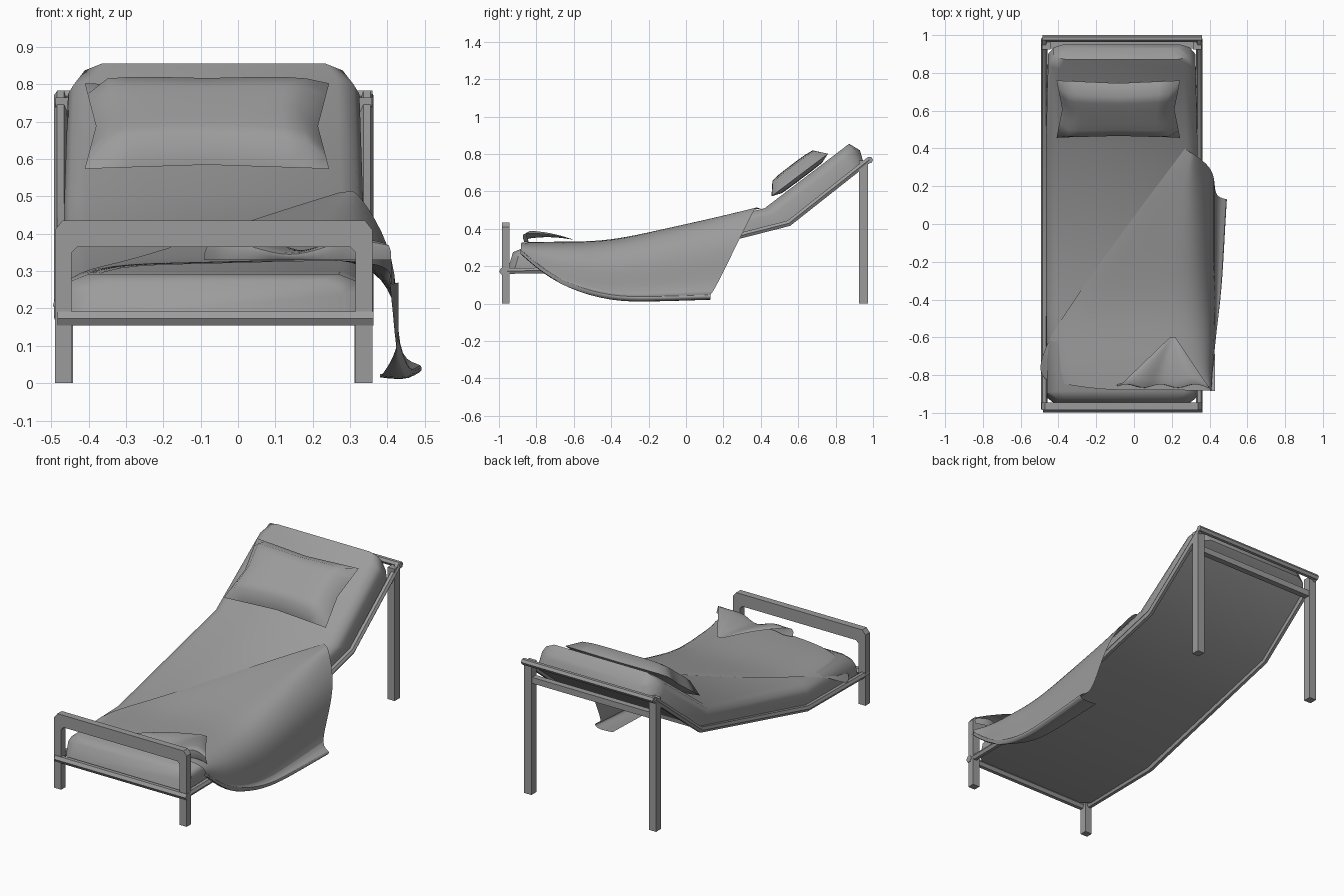
import bpy, bmesh
from math import sin, pi, sqrt, radians
from mathutils import Vector, Matrix

if "Cube" in bpy.data.objects:
    bpy.data.objects.remove(bpy.data.objects["Cube"])

CX = -0.065
GREY = bpy.data.materials.new("dark_grey")
GREY.diffuse_color = (.33, .33, .33, 1)
GREY.use_nodes = True
GREY.node_tree.nodes["Principled BSDF"].inputs["Base Color"].default_value = GREY.diffuse_color


def shade(ob, angle):
    bpy.ops.object.select_all(action='DESELECT')
    ob.select_set(True)
    bpy.context.view_layer.objects.active = ob
    bpy.ops.object.shade_smooth_by_angle(angle=radians(angle))


def finish(name, bm, smooth=None, subsurf=0):
    bmesh.ops.recalc_face_normals(bm, faces=bm.faces)
    me = bpy.data.meshes.new(name)
    bm.to_mesh(me)
    bm.free()
    me.materials.append(GREY)
    ob = bpy.data.objects.new(name, me)
    bpy.context.collection.objects.link(ob)
    if subsurf:
        m = ob.modifiers.new("subsurf", 'SUBSURF')
        m.levels = m.render_levels = subsurf
        m.boundary_smooth = 'PRESERVE_CORNERS'
    if smooth:
        shade(ob, smooth)
    return ob


def loft(rows, closed=False):
    bm = bmesh.new()
    vs = [[bm.verts.new(p) for p in r] for r in rows]
    n = len(rows[0])
    for a, b in zip(vs, vs[1:]):
        for i in range(n if closed else n - 1):
            j = (i + 1) % n
            bm.faces.new((a[i], a[j], b[j], b[i]))
    if closed:
        bm.faces.new(vs[0])
        bm.faces.new(vs[-1])
    return bm


def box(name, x0, x1, y0, y1, z0, z1):
    bm = bmesh.new()
    bmesh.ops.create_cube(bm, size=1)
    bmesh.ops.scale(bm, vec=(x1 - x0, y1 - y0, z1 - z0), verts=bm.verts)
    bmesh.ops.translate(bm, vec=((x0 + x1) / 2, (y0 + y1) / 2, (z0 + z1) / 2), verts=bm.verts)
    return finish(name, bm)


def tube(name, pts, r):
    cu = bpy.data.curves.new(name, 'CURVE')
    cu.dimensions = '3D'
    cu.bevel_depth, cu.bevel_resolution, cu.use_fill_caps = r, 1, True
    cu.materials.append(GREY)
    sp = cu.splines.new('POLY')
    sp.points.add(len(pts) - 1)
    for p, c in zip(sp.points, pts):
        p.co = (*c, 1)
    ob = bpy.data.objects.new(name, cu)
    bpy.context.collection.objects.link(ob)
    bpy.ops.object.select_all(action='DESELECT')
    ob.select_set(True)
    bpy.context.view_layer.objects.active = ob
    bpy.ops.object.convert(target='MESH')
    shade(bpy.context.view_layer.objects.active, 50)


# Foot arch with its two legs
outer = [(.425, 0), (.425, .41), (.405, .435)]
inner = [(.365, .365), (.38, .35), (.38, 0)]
loop = [(CX + x, z) for x, z in outer] + [(CX - x, z) for x, z in reversed(outer)]
loop += [(CX - x, z) for x, z in reversed(inner)] + [(CX + x, z) for x, z in inner]
bm = bmesh.new()
f = bm.faces.new([bm.verts.new((x, -.985, z)) for x, z in loop])
ext = bmesh.ops.extrude_face_region(bm, geom=[f])
bmesh.ops.translate(bm, vec=(0, .04, 0), verts=[v for v in ext['geom'] if isinstance(v, bmesh.types.BMVert)])
finish("foot_arch", bm)

# Side rails, back legs and cross bars
for side, s in (("left", -1), ("right", 1)):
    x = CX + s * .41
    tube(side + "_rail", [(x, -.98, .175), (x, -.43, .18), (x, .55, .43), (x, .98, .77)], .018)
    xl = CX + s * .40
    box(side + "_back_leg", xl - .023, xl + .023, .925, .972, 0, .765)
tube("foot_bar", [(CX - .418, -.978, .173), (CX + .428, -.978, .173)], .021)
tube("head_bar", [(CX - .42, .982, .768), (CX + .425, .982, .768)], .018)
box("back_brace", CX - .40, CX + .40, .93, .965, .645, .68)

# Mattress: rounded section swept along the frame
#          bottom y, z,  top y, z, half width
stations = [(-.955, .175, -.925, .275, .35), (-.92, .172, -.885, .292, .395),
            (-.43, .18, -.46, .30, .40), (.55, .428, .42, .51, .40),
            (.90, .705, .82, .815, .39),
            (.935, .735, .872, .855, .36), (.95, .75, .93, .82, .31)]
rows = []
for yb, zb, yt, zt, w in stations:
    sec = [(w, 0), (w, .62), (w - .015, .85), (w - .06, 1)]
    sec = sec + [(-x, t) for x, t in reversed(sec)]
    rows.append([(CX + x, yb + (yt - yb) * t, zb + (zt - zb) * t) for x, t in sec])
finish("mattress", loft(rows, True), smooth=45)

# Pillow: pinched cushion with pointed corners
N, M = 12, 8


def cushion(sign, thick):
    rows = []
    for j in range(M + 1):
        v = j / M * 2 - 1
        row = []
        for i in range(N + 1):
            u = i / N * 2 - 1
            x = u * (.327 - .03 * (1 - abs(v)))
            y = v * (.19 - .018 * (1 - abs(u)))
            row.append((x, y, sign * thick * sqrt(sqrt(max(0, (1 - u ** 4) * (1 - v ** 4))))))
        rows.append(row)
    return rows


bm = loft(cushion(1, .07))
lower = loft(cushion(-1, .022))
tmp = bpy.data.meshes.new("tmp")
lower.to_mesh(tmp)
lower.free()
bm.from_mesh(tmp)
bpy.data.meshes.remove(tmp)
bmesh.ops.remove_doubles(bm, verts=bm.verts, dist=.0005)
bm.transform(Matrix.Translation((-.083, .608, .688)) @ Matrix.Rotation(radians(37), 4, 'X'))
finish("pillow", bm, smooth=60)

# Blanket: diagonal edge on the mattress, other side hanging to the floor
#        left x, y, z,    shoulder y, z,  bottom y, z, hem x
drape = [(.27, .40, .51, .37, .515, .13, .03, .50),
         (.06, .12, .445, .17, .465, -.02, .025, .49),
         (-.14, -.15, .375, -.13, .40, -.2, .02, .48),
         (-.33, -.42, .318, -.40, .34, -.40, .02, .465),
         (-.46, -.62, .295, -.62, .335, -.64, .09, .43),
         (-.51, -.77, .185, -.78, .335, -.79, .19, .42),
         (-.47, -.82, .22, -.88, .33, -.885, .275, .41)]
rows = []
for xl, yl, zl, yt, zt, yb, zb, xh in drape:
    row = [(xl, yl, zl)]
    zm = max(zl, zt - .02)
    for t in (.12, .4, .75):
        y = yl + (yt - yl) * (min(1, t * 4) if yt < -.85 else t)
        row.append((xl + (.31 - xl) * t, y, zm + (zt - zm) * t))
    row.append((.32, yt, zt))
    for x, t in ((.412, .3), (.428, .62), (.43, .95)):
        row.append((x - (.02 if yt < -.7 else 0), yt + (yb - yt) * t, zt + (zb - zt) * t))
    # hem turned outwards, then tucked back in
    tuck = .06 if yt > -.5 else .01
    row += [(xh, yb, zb + .025), (xh - .01, yb, zb - .015), (.44 - tuck, yb, zb - .005)]
    rows.append(row)
finish("blanket", loft(rows), smooth=60, subsurf=2)

# Corner of the blanket folded back, with a ruffled front edge
rows = []
for j in range(6):
    t = j / 5
    row = []
    for i in range(11):
        u = i / 10
        edge = Vector((-.09 + .5 * u, -.87 + .015 * sin(u * 17), .365 + .022 * sin(u * 9 + .6) + .015 * u ** 4))
        tip = Vector((.19 + .03 * u, -.60, .342))
        row.append(edge.lerp(tip, t) + Vector((0, 0, .012 * sin(pi * t))))
    rows.append(row)
under = [Vector((p.x, p.y + .02, .33)) for p in rows[0]]
finish("blanket_fold", loft([under] + rows), smooth=60, subsurf=1)
